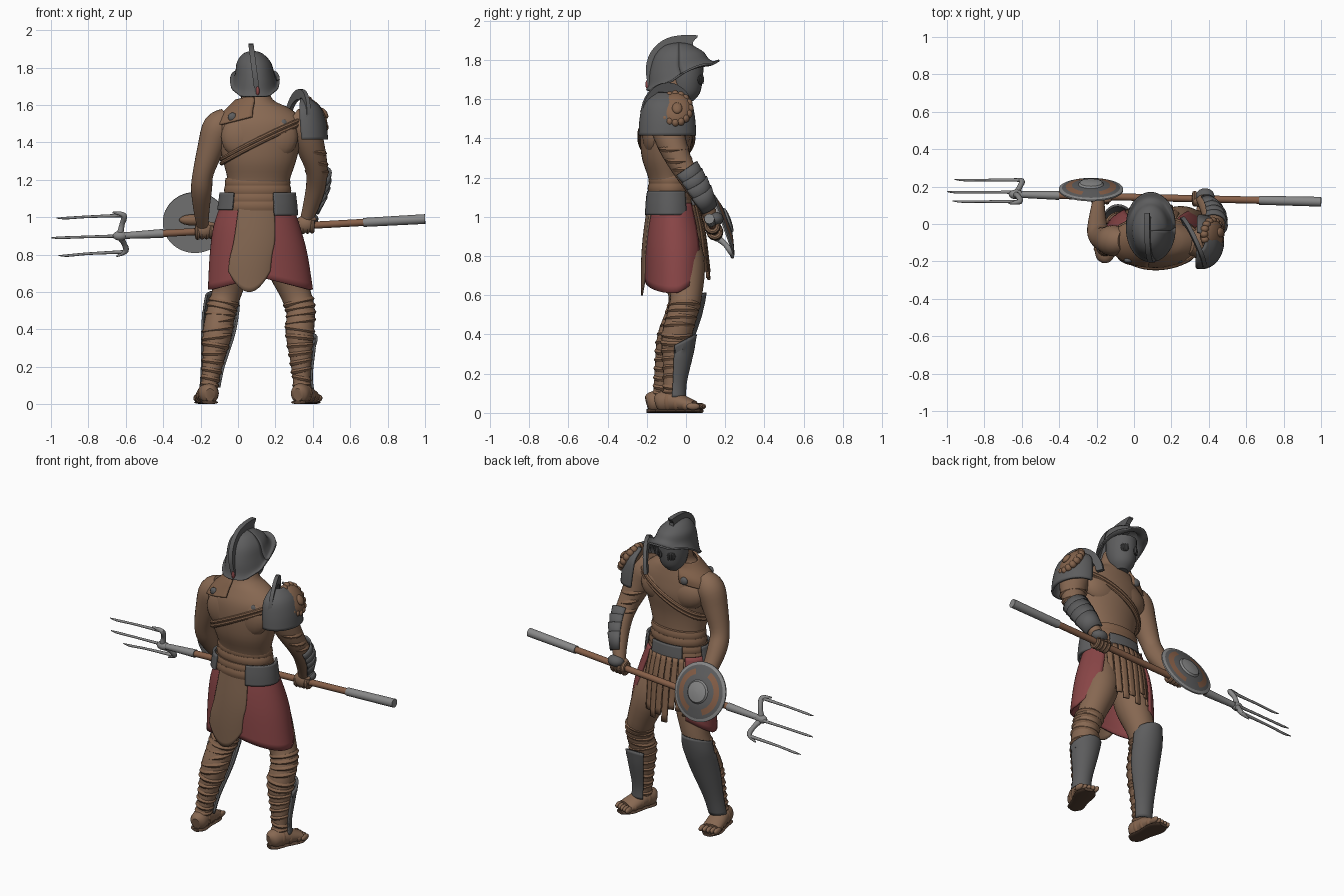
import bpy, bmesh, math, random
from mathutils import Matrix, Vector

random.seed(4)
if "Cube" in bpy.data.objects:
    bpy.data.objects.remove(bpy.data.objects["Cube"])


def material(name, *rgb):
    m = bpy.data.materials.new(name)
    m.use_nodes = True
    m.diffuse_color = (*rgb, 1)
    m.node_tree.nodes["Principled BSDF"].inputs["Base Color"].default_value = (*rgb, 1)
    return m


skin = material("skin brown", .245, .14, .085)
leather = material("leather brown", .23, .125, .072)
wood = material("wood brown", .24, .115, .065)
cloth = material("tan cloth", .22, .13, .08)
red = material("dull red", .25, .06, .062)
iron = material("dark iron", .11, .11, .112)
steel = material("light steel", .25, .25, .25)
black = material("black grille", .035, .035, .035)
sole = material("dark sole", .09, .052, .033)

X, Z = Vector((1, 0, 0)), Vector((0, 0, 1))


def finish(name, bm, mat, thick=0):
    bmesh.ops.recalc_face_normals(bm, faces=bm.faces)
    me = bpy.data.meshes.new(name)
    bm.to_mesh(me)
    bm.free()
    for p in me.polygons:
        p.use_smooth = True
    me.set_sharp_from_angle(angle=math.radians(40))
    me.materials.append(mat)
    ob = bpy.data.objects.new(name, me)
    bpy.context.collection.objects.link(ob)
    if thick:
        mod = ob.modifiers.new("thickness", "SOLIDIFY")
        mod.thickness, mod.offset = thick, 0
    return ob


def spline(rows, sub):
    """Smooth rows of numbers with a Catmull-Rom curve."""
    out, last = [], len(rows) - 1
    for i in range(last):
        p = [rows[max(0, min(last, i + k))] for k in (-1, 0, 1, 2)]
        for s in range(sub):
            t = s / sub
            out.append([.5 * (2*b + (c-a)*t + (2*a - 5*b + 4*c - d)*t*t + (3*b - a - 3*c + d)*t**3)
                        for a, b, c, d in zip(*p)])
    return out + [list(rows[-1])]


def tube(name, rows, mat, flat=False, arc=None, n=24, sub=4, thick=0, warp=None, ref=X):
    """Loft ellipses (x, y, z, radius, radius2); an arc in degrees gives an open shell."""
    rows = spline([tuple(r) + (r[3],) * (5 - len(r)) for r in rows], sub)
    pts = [Vector(r[:3]) for r in rows]
    a0, a1 = arc or (0, 360)
    count = n + 1 if arc else n
    bm, rings = bmesh.new(), []
    for i, (x, y, z, r1, r2) in enumerate(rows):
        t = Z if flat else (pts[min(i + 1, len(pts) - 1)] - pts[max(i - 1, 0)]).normalized()
        u = X if flat else (ref - t * ref.dot(t)).normalized()
        v = t.cross(u)
        ring = []
        for k in range(count):
            a = math.radians(a0 + (a1 - a0) * k / n)
            co = pts[i] + u * max(r1, .002) * math.cos(a) + v * max(r2, .002) * math.sin(a)
            ring.append(bm.verts.new(warp(co) if warp else co))
        rings.append(ring)
    for lo, hi in zip(rings, rings[1:]):
        for k in range(n):
            j = (k + 1) % count
            bm.faces.new((lo[k], lo[j], hi[j], hi[k]))
    if not arc:
        bm.faces.new(rings[0])
        bm.faces.new(rings[-1])
    return finish(name, bm, mat, thick)


def ball(name, loc, size, mat, turn=Matrix()):
    bm = bmesh.new()
    mtx = Matrix.Translation(loc) @ turn @ Matrix.Diagonal((*size, 1))
    bmesh.ops.create_uvsphere(bm, u_segments=20, v_segments=12, radius=1, matrix=mtx)
    return finish(name, bm, mat)


def plate(name, outline, thick, place, mat):
    """Extrude an outline (across, up) placed by a function."""
    bm = bmesh.new()
    sides = [[bm.verts.new(place(a, b, s * thick / 2)) for a, b in outline] for s in (-1, 1)]
    for s in sides:
        bm.faces.new(s)
    for k in range(len(outline)):
        j = (k + 1) % len(outline)
        bm.faces.new((sides[0][k], sides[0][j], sides[1][j], sides[1][k]))
    return finish(name, bm, mat)


def wraps(name, rows, mat, steps, grow=.007, half=.016):
    """Tilted bands around a limb."""
    path = spline(rows, 6)
    for k in steps:
        x, y, z, r = path[k]
        tilt = random.uniform(-.25, .25)
        tube(name, [(x, y, z - half, r - .004), (x, y, z, r + grow), (x, y, z + half, r - .004)], mat,
             flat=True, sub=2, warp=lambda c: c + Z * tilt * (c.x - x))


# Torso, neck and chest
tube("torso", [(.1, -.07, .98, .17, .11), (.1, -.08, 1.1, .17, .1), (.11, -.09, 1.19, .165, .1),
               (.115, -.105, 1.3, .195, .12), (.115, -.1, 1.42, .225, .135), (.115, -.1, 1.51, .235, .125),
               (.11, -.09, 1.58, .17, .1), (.1, -.08, 1.63, .085, .08), (.09, -.06, 1.72, .07, .07)],
     skin, flat=True, n=32)
for x in (.03, .2):
    ball("chest_muscle", (x, -.04, 1.44), (.13, .068, .1), skin)
    ball("shoulder_blade", (x, -.17, 1.43), (.12, .055, .12), skin)

# Arms
right_arm = [(-.05, -.09, 1.53, .06), (-.105, -.09, 1.48, .083), (-.145, -.085, 1.37, .072), (-.185, -.07, 1.24, .056),
             (-.195, -.03, 1.15, .056), (-.195, .05, 1.04, .043), (-.19, .12, .96, .032)]
left_arm = [(.29, -.1, 1.53, .06), (.35, -.1, 1.48, .085), (.39, -.07, 1.37, .075), (.42, -.02, 1.26, .06),
            (.42, .04, 1.17, .056), (.39, .1, 1.06, .043), (.36, .14, .97, .032)]
tube("right_arm", right_arm, skin)
tube("left_arm", left_arm, skin)
wraps("arm_strap", left_arm, leather, (13, 16, 19))

# Trident: butt, shaft, neck, crossbar, tines
def pole(x):
    return Vector((x, .143 - .024 * x, .935 + .055 * x))

def rod(name, x0, x1, r0, r1, mat):
    tube(name, [(*pole(x0), r0), (*pole(x1), r1)], mat, sub=1, n=16, ref=Z)

rod("trident_shaft", .7, -.42, .019, .019, wood)
rod("trident_butt", .67, 1, .024, .026, steel)
rod("trident_neck", -.4, -.63, .024, .017, steel)
ball("trident_collar", pole(-.63), (.04, .026, .026), steel)
tube("trident_crossbar", [(-.67, .11, 1.025, .004), (-.61, .12, 1.01, .015), (-.62, .15, .96, .014), (-.63, .16, .9, .018),
                          (-.61, .2, .86, .014), (-.6, .23, .82, .015), (-.65, .24, .79, .004)], steel, n=12, ref=Vector((0, 1, 0)))
for y, z, tip, end in ((.12, 1.01, .995, -.97), (.17, .9, .89, -1), (.235, .815, .795, -.96)):
    tube("trident_tine", [(-.6, y, z, .01), (-.8, y, (z + tip) / 2, .007), (end + .05, y, tip, .007), (end, y + .003, tip, .002)],
         steel, n=10, ref=Z)

# Hands with curled fingers
for side, x in (("right", -.18), ("left", .36)):
    ball(side + "_hand", pole(x) + Vector((0, -.012, .01)), (.052, .034, .046), skin)
    for k in range(4):
        c = pole(x - .036 + .024 * k)
        loop = [(c.x, c.y + .03 * math.cos(a), c.z + .032 * math.sin(a), .013)
                for a in (math.tau * i / 12 for i in range(13))]
        tube(side + "_finger", loop, skin, n=8, sub=1)
    ball(side + "_thumb", pole(x) + Vector((.02, -.02, .035)), (.04, .016, .016), skin)

# Round shield, ringed by radius and direction, with an arm strap behind
shield = tube("shield", [(0, y, 0, r) for y, r in ((0, .172), (.008, .172), (.014, .155), (.02, .135), (.028, .102),
              (.033, .085), (.035, .068), (.045, .06), (.05, .035), (.052, .003))], steel, n=48, sub=1)
shield.data.materials.append(iron)
shield.data.materials.append(wood)
for p in shield.data.polygons:
    r = math.hypot(p.center.x, p.center.z)
    if p.center.y > .01 and .068 < r < .155:
        p.material_index = 2 if .102 < r < .135 and abs(p.center.x) > .04 else 1
shield.location = (-.23, .18, .97)
shield.rotation_euler.x = math.radians(20)
ball("shield_strap", (-.24, .155, .985), (.075, .03, .03), leather)

# Legs, wraps, shin guards, sandals
right_leg = [(.01, -.06, .98, .09), (-.02, -.04, .78, .105), (-.06, -.01, .6, .08), (-.09, -.03, .5, .076),
             (-.11, -.07, .38, .078), (-.13, -.1, .25, .058), (-.15, -.12, .12, .045), (-.155, -.13, .05, .045)]
left_leg = [(.2, -.06, .98, .09), (.24, -.01, .78, .105), (.305, 0, .6, .082), (.335, -.02, .5, .076),
            (.33, -.05, .38, .075), (.335, -.06, .25, .058), (.34, -.07, .12, .045), (.34, -.08, .05, .045)]
for side, rows in (("right", right_leg), ("left", left_leg)):
    tube(side + "_leg", rows, skin)
    wraps(side + "_leg_wrap", rows, leather, range(15, 39, 2))
tube("right_shin_guard", [(-.15, -.105, .09, .05), (-.135, -.085, .2, .058), (-.105, -.05, .38, .086),
                          (-.09, -.01, .52, .093), (-.085, 0, .6, .085, .1)], iron, flat=True, arc=(5, 185), thick=.012,
     warp=lambda c: c + Z * (.35 * (c.y - .06) if c.z > .5 else 0))
tube("left_shin_guard", [(.345, -.06, .08, .055), (.34, -.055, .16, .054), (.333, -.045, .3, .077), (.33, -.04, .39, .09)],
     iron, flat=True, arc=(-12, 130), thick=.012, warp=lambda c: c + Z * (.5 * (c.y - .03) if c.z > .33 else 0))

for side, heel, toe in (("right", Vector((-.15, -.2, 0)), Vector((-.18, .04, 0))),
                        ("left", Vector((.32, -.15, 0)), Vector((.4, .075, 0)))):
    def along(t, z):
        return (*heel.lerp(toe, t), )[:2] + (z,)
    tube(side + "_foot", [along(0, .05) + (.025, .035), along(.1, .055) + (.048, .052), along(.35, .06) + (.054, .054),
                          along(.6, .048) + (.058, .042), along(.85, .036) + (.057, .027)], skin)
    tube(side + "_sole", [along(0, .01) + (.02, .01), along(.1, .01) + (.047, .01), along(.4, .01) + (.05, .01),
                          along(.8, .01) + (.061, .01), along(1.02, .01) + (.03, .01)], sole)
    across = (toe - heel).normalized().cross(Z)
    for k in range(5):
        ball(side + "_toe", Vector(along(.9, .033)) + across * .024 * (k - 2), (.014, .034, .018), skin)
    for t, w, h in ((.3, .057, .058), (.5, .059, .048), (.72, .061, .036)):
        tube(side + "_sandal_strap", [along(t - .05, h) + (w - .004, h - .004), along(t, h) + (w, h),
                                      along(t + .05, h) + (w - .004, h - .004)], leather, sub=2)

# Skirt, open at the front, hem dipping at the sides and rising to the front
def hem(c):
    rise = .07 - .26 * min(abs(c.x - .12), .26) + .6 * max(0, c.y + .04)
    return c + Z * max(0, (1 - c.z) / .4) * rise

tube("skirt", [(.1, -.06, 1.07, .185, .115), (.1, -.055, .95, .225, .14), (.11, -.05, .8, .255, .155),
               (.12, -.05, .61, .275, .155)], red, flat=True, arc=(128, 407), n=48, thick=.012, warp=hem)
tube("back_cloth", [(.1, -.07, 1.08, .19, .12), (.09, -.06, .9, .22, .155), (.07, -.06, .75, .23, .165),
                    (.06, -.06, .6, .23, .165)], cloth, flat=True, arc=(241, 299), thick=.01,
     warp=lambda c: c + Z * 9 * (c.x - .06) ** 2 * max(0, (.85 - c.z) / .25))
for k in range(8):
    a, low = 46 + 12 * k, random.uniform(.67, .77)
    tube("skirt_strip", [(.1, -.06, 1.06, .18, .12), (.1, -.06, .92, .2, .155), (.1, -.06, low, .2, .18)],
         leather, flat=True, arc=(a, a + 10), n=3, thick=.012)

# Belts and belt plates
for z, r in ((1.06, .192), (1.1, .188), (1.145, .18), (1.185, .176)):
    tube("belt", [(.105, -.08, z - .025, r - .006, r - .07), (.105, -.08, z, r, r - .064),
                  (.105, -.08, z + .025, r - .006, r - .07)], leather, flat=True, sub=2, n=32)
for a0, a1, low in ((-65, 35, 1.01), (160, 230, 1.04), (60, 120, 1.02)):
    tube("belt_plate", [(.105, -.08, low, .21, .135), (.105, -.08, 1.07, .205, .132), (.105, -.08, 1.13, .197, .124)],
         iron, flat=True, arc=(a0, a1), thick=.014)

# Chest straps and shoulder pad with studs
for dz in (0, -.022):
    loop = [(.115 + .22 * math.cos(a) + .018 * math.cos(a) ** 2, -.1 + .136 * math.sin(a), 1.42 + dz + .11 * math.cos(a), .012)
            for a in (math.tau * i / 24 for i in range(25))]
    tube("chest_strap", loop, leather, n=8, sub=2, ref=Z)
tube("shoulder_pad", [(.11, -.1, 1.51, .24, .13), (.11, -.09, 1.55, .215, .12), (.11, -.09, 1.59, .16, .1),
                      (.1, -.08, 1.62, .11, .088)], leather, flat=True, arc=(110, 262), thick=.012,
     warp=lambda c: c + Z * .25 * (c.x + .03))
for x, y, z in ((-.03, -.195, 1.535), (.24, -.195, 1.5), (0, .02, 1.54)):
    ball("strap_stud", (x, y, z), (.024, .014, .024), iron)

# Left shoulder armour: cap, neck flange, beast-head relief tilted along the cap
tube("shoulder_cap", [(.36, -.095, 1.415, .115, .14), (.352, -.095, 1.5, .113, .135), (.345, -.095, 1.58, .092, .115),
                      (.34, -.095, 1.63, .04, .05)], iron, flat=True, arc=(-100, 95), thick=.014)
arch = [(.15 * math.cos(a), .165 * math.sin(a)) for a in (math.pi * k / 16 for k in range(17))]
arch += [(.7 * a, .66 * b) for a, b in reversed(arch)]
plate("shoulder_flange", arch, .022,
      lambda a, b, c: Vector((.315 - .4 * a + .9 * c + .12 * b, -.095 + .88 * a + .4 * c, 1.52 + b)), iron)
tilt = Matrix.Rotation(-.55, 4, "Y")
middle = Vector((.415, -.055, 1.55))
ball("beast_head", middle, (.045, .085, .095), leather, tilt)
ball("beast_snout", middle + tilt @ Vector((.042, .01, -.02)), (.016, .026, .032), leather, tilt)
for k in range(16):
    a = math.tau * k / 16
    ball("beast_mane", middle + tilt @ Vector((.005, .074 * math.cos(a), .084 * math.sin(a))), (.022, .02, .022), leather, tilt)

# Left forearm guard of overlapping plates
guard = spline(left_arm[::-1], 5)
for k in (4, 6, 8, 10):
    x, y, z, r = guard[k]
    x2, y2, z2, r2 = guard[k + 4]
    tube("forearm_plate", [(x, y, z, r + .009), (x2, y2, z2, r2 + .016)], iron, arc=(-40, 120), n=12, sub=2, thick=.01)
ball("hand_guard", pole(.37) + Vector((.01, .015, .035)), (.05, .042, .035), iron)

# Helmet: bowl with a flared brim rising to the front, mask, grilles, crest
def brim(c):
    fade = max(0, (1.86 - c.z) / .21)
    return c + Z * fade * (.6 * max(0, c.y + .08) + .8 * max(0, abs(c.x - .09) - .075))

tube("helmet_bowl", [(.09, -.015, 1.645, .133, .185), (.09, -.025, 1.675, .115, .163), (.09, -.035, 1.74, .1, .145),
                     (.085, -.035, 1.82, .086, .12), (.08, -.035, 1.87, .05, .07), (.08, -.035, 1.885, .003)],
     iron, flat=True, arc=(0, 360), n=40, thick=.01, warp=brim)
tube("helmet_mask", [(.09, -.01, 1.59, .04, .045), (.09, -.005, 1.63, .07, .075), (.09, -.005, 1.7, .085, .09),
                     (.09, -.005, 1.78, .085, .095)], iron, flat=True)
for s in (-1, 1):
    turn = Matrix.Rotation(math.radians(-28 * s), 4, "Z")
    ball("eye_grille", (.09 + .04 * s, .073, 1.7), (.025, .008, .025), black, turn)
    for k in (-1, 0, 1):
        ball("grille_bar", (.09 + .04 * s + .013 * k, .079 - .007 * k * s, 1.7), (.004, .006, .023), iron, turn)
crest = [(-.195, 1.67), (-.205, 1.76), (-.18, 1.84), (-.12, 1.9), (-.04, 1.925), (.06, 1.925), (.035, 1.89), (.04, 1.83),
         (-.03, 1.82), (-.11, 1.8), (-.15, 1.68)]
plate("helmet_crest", spline(crest, 3), .028, lambda a, b, c: Vector((.105 - .13 * (b - 1.65) + c, a, b)), iron)
ball("crest_tail", (.105, -.195, 1.675), (.01, .012, .025), red)
